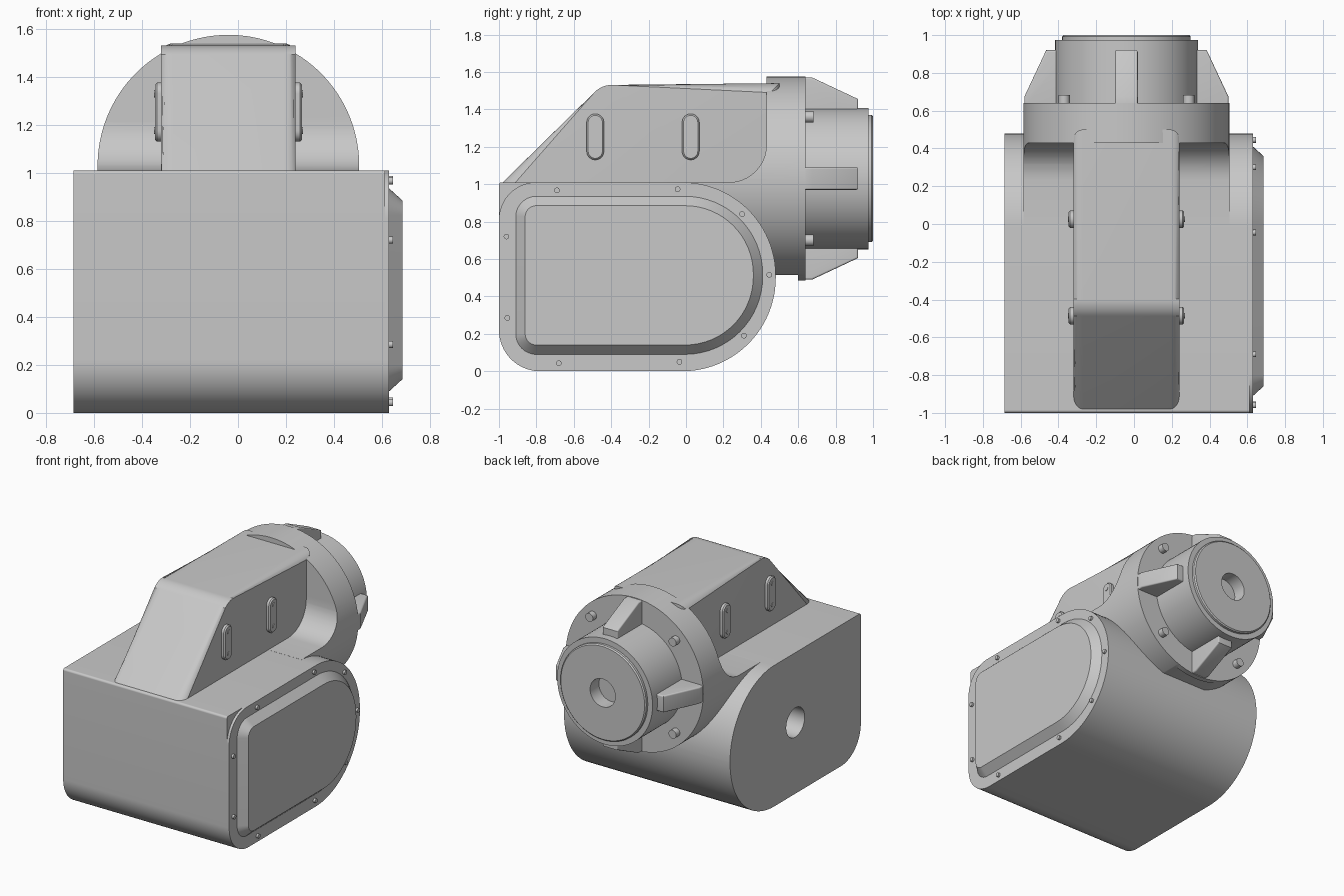
import bpy, bmesh, math
from mathutils import Vector, Matrix

cube = bpy.data.objects.get("Cube")
if cube:
    bpy.data.objects.remove(cube, do_unlink=True)

GREY = (0.58, 0.58, 0.58, 1)
metal = bpy.data.materials.new("cast grey metal")
metal.use_nodes = True
metal.diffuse_color = GREY
metal.node_tree.nodes["Principled BSDF"].inputs["Base Color"].default_value = GREY

AXIS_X, AXIS_Z = -0.04, 1.03      # centre line of the output end
LEFT, RIGHT = -0.685, 0.63        # housing ends


def finish(name, bm, angle=30):
    bmesh.ops.recalc_face_normals(bm, faces=bm.faces)
    mesh = bpy.data.meshes.new(name)
    bm.to_mesh(mesh)
    bm.free()
    mesh.materials.append(metal)
    obj = bpy.data.objects.new(name, mesh)
    bpy.context.collection.objects.link(obj)
    smooth(obj, angle)
    return obj


def smooth(obj, angle=30):
    bpy.ops.object.select_all(action='DESELECT')
    obj.select_set(True)
    bpy.context.view_layer.objects.active = obj
    bpy.ops.object.shade_smooth_by_angle(angle=math.radians(angle))


def rounded(corners, steps=10):
    """Outline in (y, z) from corners (y, z, radius)."""
    out = []
    for i, (y, z, r) in enumerate(corners):
        p = Vector((y, z, 0))
        if r == 0:
            out.append((y, z))
            continue
        before = corners[i - 1]
        after = corners[(i + 1) % len(corners)]
        d1 = (Vector((before[0], before[1], 0)) - p).normalized()
        d2 = (Vector((after[0], after[1], 0)) - p).normalized()
        half = d1.angle(d2) / 2
        c = p + (d1 + d2).normalized() * r / math.sin(half)
        a = (p + d1 * r / math.tan(half) - c).normalized()
        b = (p + d2 * r / math.tan(half) - c).normalized()
        for k in range(steps + 1):
            q = c + a.slerp(b, k / steps) * r
            out.append((q.x, q.y))
    return out


def loft(name, sections, bevel=0, ends=(), matrix=None, angle=30):
    """Join outlines along x; bevel the rims at the x positions in ends."""
    bm = bmesh.new()
    rings = [[bm.verts.new((x, y, z)) for y, z in outline] for x, outline in sections]
    n = len(rings[0])
    for a, b in zip(rings, rings[1:]):
        for i in range(n):
            j = (i + 1) % n
            bm.faces.new((a[i], a[j], b[j], b[i]))
    bm.faces.new(rings[0])
    bm.faces.new(rings[-1])
    if bevel:
        rim = [e for e in bm.edges
               if any(all(abs(v.co.x - x) < 1e-5 for v in e.verts) for x in ends)]
        bmesh.ops.bevel(bm, geom=rim, offset=bevel, segments=6, profile=0.5, affect='EDGES')
    if matrix:
        bm.transform(matrix)
    return finish(name, bm, angle)


def cylinder(name, centre, radius, depth, axis, sides=32):
    bm = bmesh.new()
    turn = Matrix.Rotation(math.pi / 2, 4, 'Y' if axis == 'X' else 'X')
    bmesh.ops.create_cone(bm, cap_ends=True, segments=sides, radius1=radius, radius2=radius,
                          depth=depth, matrix=Matrix.Translation(centre) @ turn)
    return finish(name, bm)


def lathe(name, profile, sides=96):
    """Spin (radius, y) points round the output centre line."""
    bm = bmesh.new()
    verts = [bm.verts.new((AXIS_X + r, y, AXIS_Z)) for r, y in profile]
    edges = [bm.edges.new(pair) for pair in zip(verts, verts[1:])]
    bmesh.ops.spin(bm, geom=verts + edges, cent=(AXIS_X, 0, AXIS_Z), axis=(0, 1, 0),
                   angle=math.tau, steps=sides)
    bmesh.ops.remove_doubles(bm, verts=bm.verts, dist=1e-5)
    return finish(name, bm)


def boolean(obj, tool, operation):
    mod = obj.modifiers.new("cut", 'BOOLEAN')
    mod.operation, mod.solver, mod.object = operation, 'EXACT', tool
    smooth(obj)
    bpy.ops.object.modifier_apply(modifier=mod.name)
    bpy.data.objects.remove(tool, do_unlink=True)
    smooth(obj)


# Main housing: square upper front corner, round back, blind bore in the end
body = rounded([(-1, 0, 0.22), (0.48, 0, 0.5), (0.48, 1.01, 0.5), (-1, 1.01, 0.015)], 24)
housing = loft("housing", [(LEFT, body), (0.612, body)], 0.045, (LEFT,))
boolean(housing, cylinder("bore_cutter", (LEFT, -0.26, 0.51), 0.105, 0.3, 'X'), 'DIFFERENCE')

# End flange and tapered cover
flange = rounded([(-1, 0, 0.22), (0.48, 0, 0.5), (0.48, 1.01, 0.5), (-1, 1.01, 0.2)], 24)
loft("end_flange", [(0.612, flange), (RIGHT, flange)])


def cover_outline(inset):
    y0, y1, z0, z1 = -0.91 + inset, 0.41 - inset, 0.09 + inset, 0.935 - inset
    r, big = 0.11 - inset, 0.415 - inset
    return rounded([(y0, z0, r), (y1, z0, big), (y1, z1, big), (y0, z1, r)], 16)


loft("end_cover", [(RIGHT - 0.01, cover_outline(0)), (RIGHT, cover_outline(0)),
                   (0.685, cover_outline(0.05))])

# Cover bolts
for y, z in [(-0.69, 0.967), (-0.045, 0.973), (0.3, 0.84), (0.445, 0.515), (0.31, 0.19),
             (-0.035, 0.05), (-0.68, 0.043), (-0.955, 0.285), (-0.96, 0.72)]:
    cylinder("cover_bolt", (RIGHT, y, z), 0.015, 0.03, 'X', 16)

# Sloped upper block
block = rounded([(-0.9, 0.8, 0), (-0.99, 1.0, 0), (-0.45, 1.53, 0.13),
                 (0.5, 1.54, 0), (0.5, 0.8, 0)])
loft("upper_block", [(-0.32, block), (0.24, block)], 0.05, (-0.32, 0.24))

# Neck: side profile with a fillet, trimmed to the round flange
neck_side = rounded([(0, 0.515, 0), (0.6, 0.515, 0), (0.6, 0.4, 0), (0.64, 0.4, 0),
                     (0.64, 1.7, 0), (0.43, 1.7, 0), (0.43, 1.01, 0.2), (0, 1.01, 0)])
neck = loft("neck", [(-0.8, neck_side), (0.8, neck_side)])
boolean(neck, cylinder("neck_trim", (AXIS_X, 0.4, AXIS_Z), 0.545, 2, 'Y', 128), 'INTERSECT')

# Output boss with raised cap and centre hole
lathe("output_boss", [(0, 0.6), (0.378, 0.6), (0.378, 0.975), (0.34, 0.975), (0.34, 0.992),
                      (0.332, 1.0), (0.1, 1.0), (0.1, 0.9), (0, 0.9)])

# Four gussets and four bolts round the boss
to_axis = Matrix.Translation((AXIS_X, 0, AXIS_Z))
gusset = [(0.62, 0.3), (0.62, 0.54), (0.675, 0.54), (0.92, 0.425), (0.92, 0.3)]
for k in range(4):
    spin = Matrix.Rotation(k * math.pi / 2, 4, 'Y')
    loft("gusset", [(-0.06, gusset), (0.06, gusset)], 0.01, (-0.06, 0.06), to_axis @ spin)
    spot = to_axis @ spin @ Vector((0.33, 0.655, 0.33))
    cylinder("flange_bolt", spot, 0.03, 0.055, 'Y', 24)

# Slotted pads with two bolts on each side of the block
for face, way in ((0.24, 1), (-0.32, -1)):
    for y in (-0.485, 0.025):
        def pad(r):
            return rounded([(y - r, 1.253 - 0.077 - r, r), (y + r, 1.253 - 0.077 - r, r),
                            (y + r, 1.253 + 0.077 + r, r), (y - r, 1.253 + 0.077 + r, r)])
        loft("side_pad", [(face - way * 0.02, pad(0.046)), (face + way * 0.018, pad(0.046)),
                          (face + way * 0.026, pad(0.038))])
        for z in (1.176, 1.33):
            cylinder("pad_bolt", (face + way * 0.02, y, z), 0.015, 0.02, 'X', 16)
